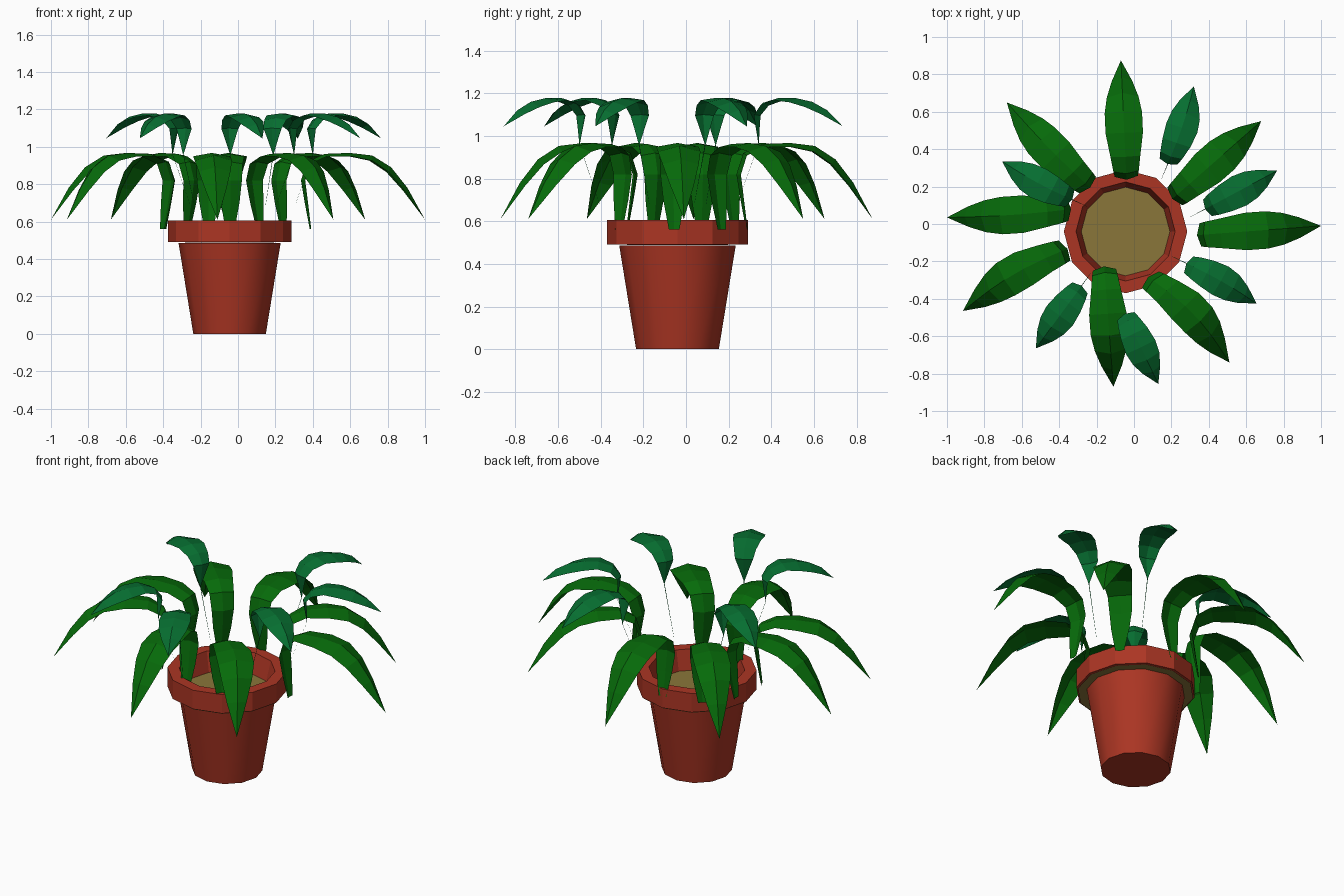
import bpy, bmesh, math
from mathutils import Vector

if "Cube" in bpy.data.objects:
    bpy.data.objects.remove(bpy.data.objects["Cube"], do_unlink=True)

CENTRE = Vector((-0.045, -0.04, 0))
SIDES = 12


def material(name, colour):
    m = bpy.data.materials.new(name)
    m.use_nodes = True
    m.diffuse_color = (*colour, 1)
    bsdf = m.node_tree.nodes["Principled BSDF"]
    bsdf.inputs["Base Color"].default_value = (*colour, 1)
    bsdf.inputs["Roughness"].default_value = 0.8
    return m


terracotta = material("terracotta", (0.41, 0.036, 0.017))
earth = material("dry earth", (0.255, 0.18, 0.042))
leaf_green = material("leaf green", (0.002, 0.145, 0.003))
young_green = material("young leaf green", (0.002, 0.155, 0.03))


def finish(bm, name, mat):
    mesh = bpy.data.meshes.new(name)
    bm.to_mesh(mesh)
    bm.free()
    mesh.materials.append(mat)
    ob = bpy.data.objects.new(name, mesh)
    bpy.context.collection.objects.link(ob)
    return ob


def lathe(name, profile, mat, cap_start=False, cap_end=False):
    """Turn a (radius, height) profile around the pot axis."""
    bm = bmesh.new()
    rings = []
    for r, z in profile:
        angles = [math.tau * i / SIDES for i in range(SIDES)]
        rings.append([bm.verts.new(CENTRE + Vector((r * math.cos(a), r * math.sin(a), z)))
                      for a in angles])
    for low, high in zip(rings, rings[1:]):
        for i in range(SIDES):
            j = (i + 1) % SIDES
            bm.faces.new((low[i], low[j], high[j], high[i]))
    if cap_start:
        bm.faces.new(rings[0][::-1])
    if cap_end:
        bm.faces.new(rings[-1])
    return finish(bm, name, mat)


def leaf(name, base, tip, profile, mat, bow=0.0):
    """Arching blade: profile rows are (fraction along, height, half width)."""
    start, end = Vector((*base, 0)), Vector((*tip, 0))
    along = end - start
    side = Vector((-along.y, along.x, 0)).normalized()
    mids = [start + along * u + side * bow * math.sin(math.pi * u) + Vector((0, 0, z))
            for u, z, w in profile]
    bm = bmesh.new()
    rows = []
    for i, (u, z, w) in enumerate(profile):
        mid = mids[i]
        if w == 0:
            rows.append([bm.verts.new(mid)])
            continue
        # the edges fold towards the underside, least at the top of the arch
        tangent = mids[i + 1] - mids[max(i - 1, 0)]
        under = side.cross(tangent).normalized()
        fold = under * w * (0.12 + 0.6 * abs(u - 0.3))
        rows.append([bm.verts.new(mid - side * w + fold),
                     bm.verts.new(mid),
                     bm.verts.new(mid + side * w + fold)])
    for a, b in zip(rows, rows[1:]):
        for k in range(2):
            if len(b) == 1:
                bm.faces.new((a[k + 1], a[k], b[0]))
            else:
                bm.faces.new((a[k + 1], a[k], b[k], b[k + 1]))
    return finish(bm, name, mat)


# Pot: tapered body, hollow rim and a soil disc that shows just under the rim
body = lathe("pot_body", [(0.194, 0), (0.273, 0.486)], terracotta, cap_start=True)
bpy.context.view_layer.objects.active = body
body.select_set(True)
bpy.ops.object.shade_smooth_by_angle(angle=math.radians(40))
body.select_set(False)
lathe("pot_rim", [(0.295, 0.492), (0.33, 0.492), (0.33, 0.606), (0.265, 0.606), (0.237, 0.488)],
      terracotta)
lathe("soil", [(0.322, 0.486)], earth, cap_end=True)

# Large drooping outer leaves
LARGE = [(0.08, 0.56, 0.025), (0.04, 0.70, 0.05), (0.01, 0.82, 0.062), (0.06, 0.92, 0.068),
         (0.2, 0.962, 0.08), (0.4, 0.967, 0.1), (0.58, 0.953, 0.1), (0.73, 0.89, 0.085),
         (0.86, 0.78, 0.055), (1, 0.61, 0)]
large_leaves = [
    ((0.33, -0.06), (1.0, -0.01), 0),
    ((0.2, 0.13), (0.68, 0.55), 0),
    ((-0.04, 0.23), (-0.07, 0.875), 0),
    ((-0.23, 0.19), (-0.68, 0.65), 0.01),
    ((-0.33, 0.08), (-1.0, 0.035), 0.01),
    ((-0.35, -0.13), (-0.915, -0.465), -0.03),
    ((-0.16, -0.22), (-0.11, -0.87), 0),
    ((0.07, -0.28), (0.51, -0.74), 0.04),
]
for n, (base, tip, bow) in enumerate(large_leaves, 1):
    leaf(f"large_leaf_{n}", base, tip, LARGE, leaf_green, bow)

# Smaller upright leaves on hair-thin stems leaning out of the pot
SMALL = [(-0.2, 0.68, 0.0005), (0.05, 0.96, 0.002), (0.02, 1.04, 0.03), (0.0, 1.1, 0.05),
         (0.1, 1.155, 0.062), (0.28, 1.178, 0.078), (0.48, 1.177, 0.087), (0.66, 1.16, 0.078),
         (0.83, 1.12, 0.052), (1, 1.045, 0)]
small_leaves = [
    ((0.18, 0.32), (0.32, 0.735), -0.01),
    ((0.38, 0.08), (0.765, 0.285), 0),
    ((0.28, -0.21), (0.655, -0.425), 0.01),
    ((-0.05, -0.48), (0.13, -0.855), 0),
    ((-0.28, -0.33), (-0.525, -0.665), 0),
    ((-0.33, 0.13), (-0.705, 0.335), 0.01),
]
for n, (base, tip, bow) in enumerate(small_leaves, 1):
    leaf(f"small_leaf_{n}", base, tip, SMALL, young_green, bow)
